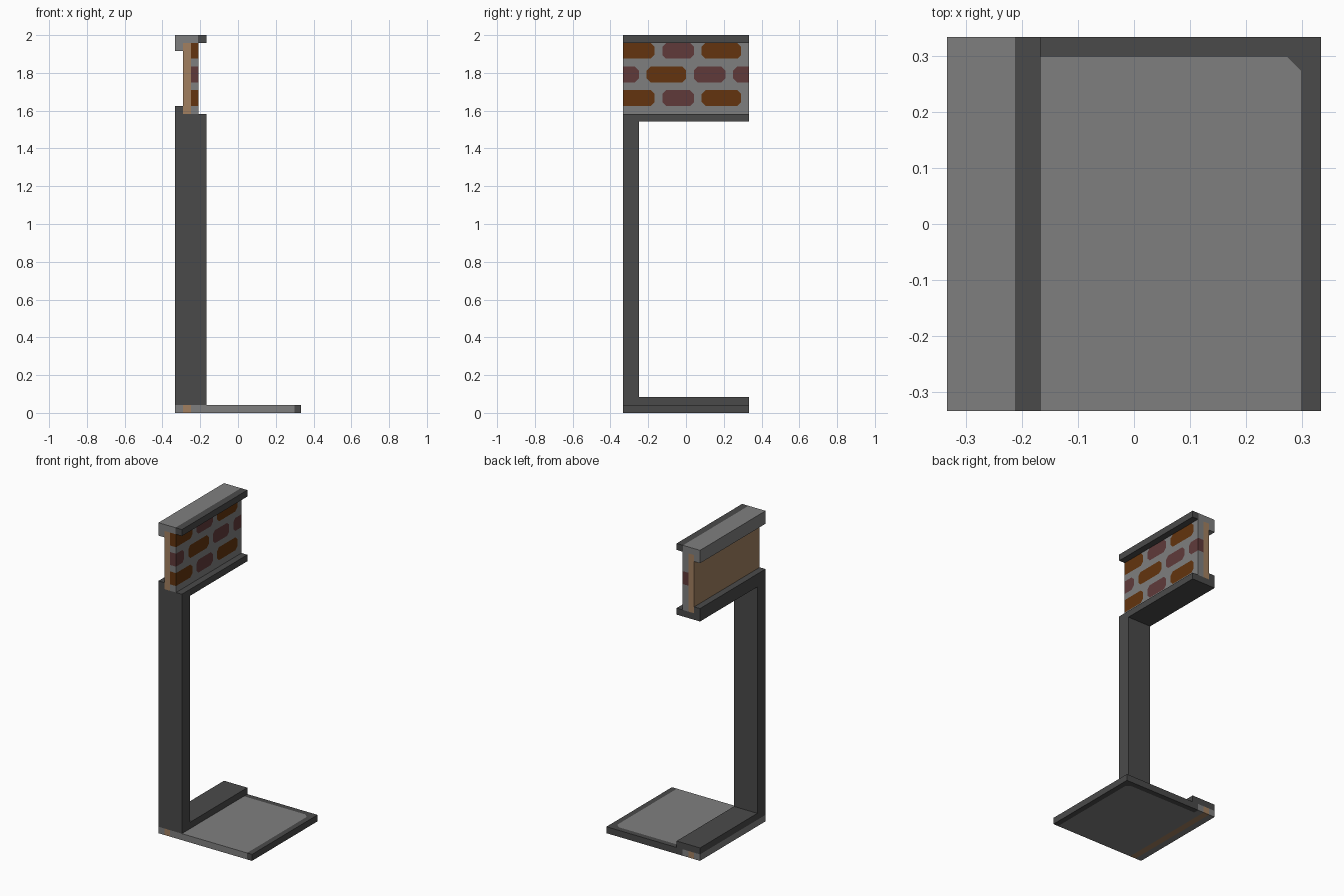
import bpy, bmesh
from mathutils import Vector

if "Cube" in bpy.data.objects:
    bpy.data.objects.remove(bpy.data.objects["Cube"])

P = 1 / 24          # one grid unit of the design
H = 1 / 3           # half width of the footprint


def material(name, hex_code):
    def lin(v):
        v /= 255
        return v / 12.92 if v <= 0.04045 else ((v + 0.055) / 1.055) ** 2.4
    m = bpy.data.materials.new(name)
    m.diffuse_color = [lin(int(hex_code[i:i + 2], 16)) for i in (0, 2, 4)] + [1]
    m.use_nodes = True
    m.node_tree.nodes["Principled BSDF"].inputs["Base Color"].default_value = m.diffuse_color
    return m


GREY, DARK, TAN, BROWN, RED = range(5)
MATS = [material("stone grey", "7F7F7F"), material("dark grey", "4A4A4A"),
        material("tan wood", "A28060"), material("brown brick", "63340E"),
        material("dull red brick", "603A3A")]


def cut(bm, co, no, faces=None):
    """Split faces (all by default) along a plane."""
    faces = list(bm.faces) if faces is None else faces
    edges = {e for f in faces for e in f.edges}
    verts = {v for f in faces for v in f.verts}
    bmesh.ops.bisect_plane(bm, geom=list(verts) + list(edges) + faces,
                           dist=1e-6, plane_co=co, plane_no=no)


def solid(name, profile, y0, y1, rule, cuts=(), detail=None):
    """Extrude an x-z profile along y, split it, colour faces by a rule."""
    bm = bmesh.new()
    face = bm.faces.new([bm.verts.new((x, y0, z)) for x, z in profile])
    ext = bmesh.ops.extrude_face_region(bm, geom=[face])
    bmesh.ops.translate(bm, vec=(0, y1 - y0, 0),
                        verts=[g for g in ext["geom"] if isinstance(g, bmesh.types.BMVert)])
    bmesh.ops.recalc_face_normals(bm, faces=bm.faces)
    for co, no in cuts:
        cut(bm, co, no)
    if detail:
        detail(bm)
    for f in bm.faces:
        f.material_index = rule(f.calc_center_median())
    me = bpy.data.meshes.new(name)
    bm.to_mesh(me)
    bm.free()
    for m in MATS:
        me.materials.append(m)
    ob = bpy.data.objects.new(name, me)
    bpy.context.collection.objects.link(ob)
    return ob


def rect(x0, x1, z0, z1):
    return [(x0, z0), (x1, z0), (x1, z1), (x0, z1)]


def xcut(x):
    return (x, 0, 0), (1, 0, 0)


X0, X1 = -H, -H + 4 * P         # depth of the post, step, shelf and cap
T0, T1, B1 = -H + P, -H + 2 * P, -H + 3 * P   # wood layer, brick layer
EDGE, CORNER = 0.298, 0.025     # base border line and its clipped corner


# Base slab: grey with a tan strip and a dark border on two sides
def base_rule(c):
    if T0 < c.x < T1:
        return TAN
    if c.x < B1:
        return GREY
    inside = c.x < EDGE and c.y < EDGE and (EDGE - c.x) + (EDGE - c.y) > CORNER
    return GREY if inside else DARK


solid("base_slab", rect(-H, H, 0, P), -H, H, base_rule,
      [xcut(T0), xcut(T1), xcut(B1), xcut(EDGE), ((0, EDGE, 0), (0, 1, 0)),
       ((EDGE - CORNER, EDGE, 0), (1, 1, 0))])


# Dark step, post and lipped shelf
def all_dark(c):
    return DARK


Z0, Z1 = 38 * P, 47 * P         # bottom and top of the wall panel
solid("base_step", rect(X0, X1, P, 2 * P), -H, H, all_dark)
solid("post", rect(X0, X1, 2 * P, Z0 - P), -H, -H + 2 * P, all_dark)
solid("shelf", [(X0, Z0 - P), (X1, Z0 - P), (X1, Z0), (T0, Z0),
                (T0, Z0 + P), (X0, Z0 + P)], -H, H, all_dark)

# Cap with a back lip, dark along the front edge
CAP_LINE = -0.212
solid("cap", [(X0, Z1 - P), (T0, Z1 - P), (T0, Z1), (X1, Z1), (X1, 2), (X0, 2)],
      -H, H, lambda c: DARK if c.x > CAP_LINE else GREY, [xcut(CAP_LINE)])

# Brick layout per course: (first column, last column, colour)
OUTER = [(-3, 4, BROWN), (5, 9, RED), (10, 15, BROWN)]
MIDDLE = [(-3, 2, RED), (3, 8, BROWN), (9, 13, RED), (14, 19, RED)]
BRICKS = [(-H + a * P, -H + b * P, Z0 + r * P, Z0 + (r + 2) * P, col)
          for r, row in ((1, OUTER), (4, MIDDLE), (7, OUTER)) for a, b, col in row]
CLIP = 0.02                     # clipped brick corners


def wall_rule(c):
    if c.x < T1:
        return TAN
    for y0, y1, z0, z1, col in BRICKS:
        dy, dz = min(c.y - y0, y1 - c.y), min(c.z - z0, z1 - c.z)
        if dy > 0 and dz > -1e-5 and dy + dz > CLIP:
            return col
    return GREY


def clip_corners(bm):
    for y0, y1, z0, z1, _ in BRICKS:
        for y, sy in ((y0, 1), (y1, -1)):
            if abs(y) > H:
                continue
            for z, sz in ((z0, 1), (z1, -1)):
                faces = []
                for f in bm.faces:
                    c = f.calc_center_median()
                    if f.normal.x > 0.5 and y0 < c.y < y1 and z0 < c.z < z1:
                        faces.append(f)
                cut(bm, (0, y + sy * CLIP, z), Vector((0, sy, sz)).normalized(), faces)


# Wall panel: tan wood at the back, bricks in grey mortar at the front
lines = [((0, -H + i * P, 0), (0, 1, 0)) for i in range(1, 16)]
lines += [((0, 0, Z0 + i * P), (0, 0, 1)) for i in range(1, 9)]
solid("wall_panel", rect(T0, B1, Z0, Z1), -H, H, wall_rule,
      [xcut(T1)] + lines, clip_corners)
